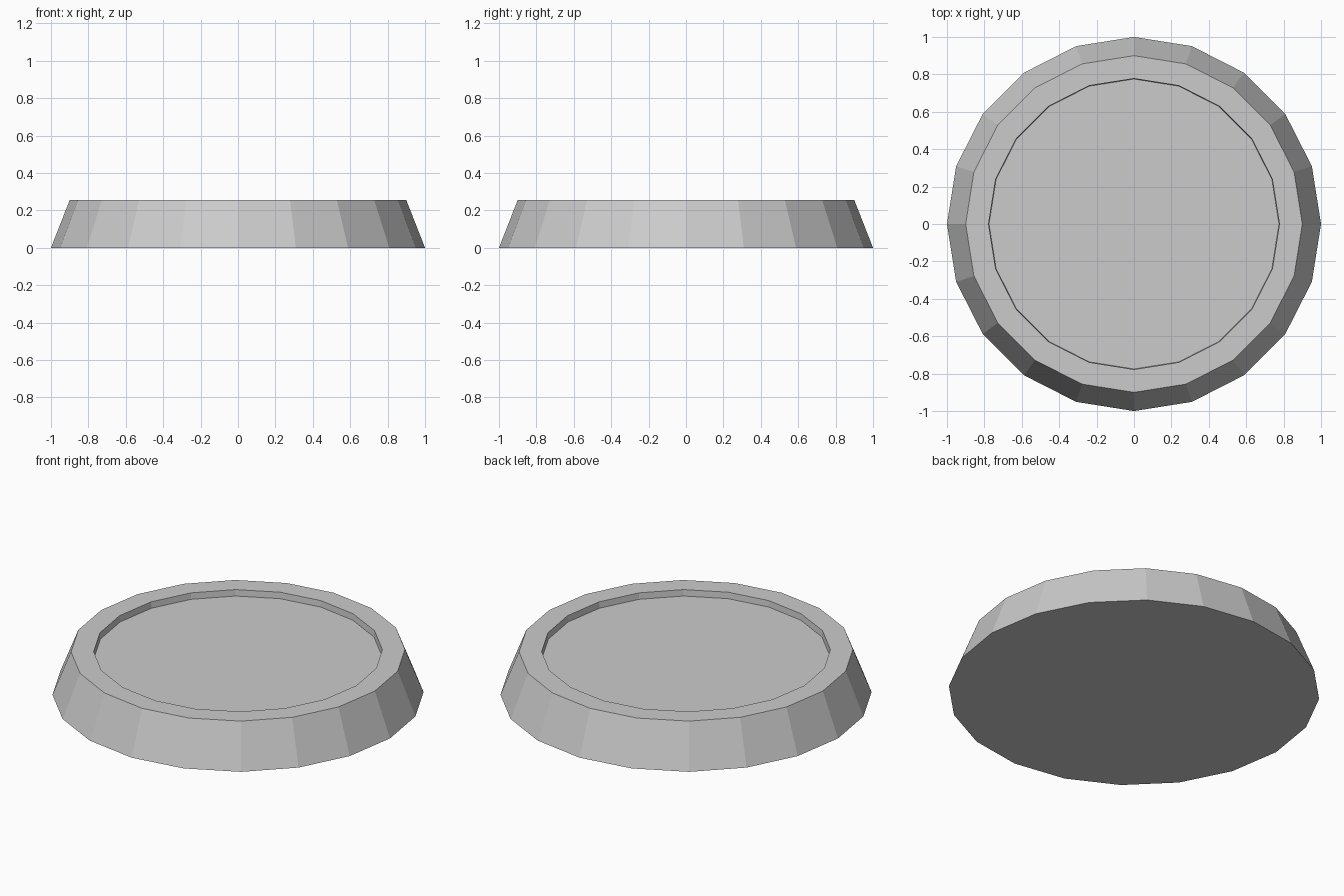
import bpy, bmesh
from math import cos, sin, pi

if "Cube" in bpy.data.objects:
    bpy.data.objects.remove(bpy.data.objects["Cube"])

SIDES = 20
# (radius, height) profile: base, outer rim, inner rim, recessed floor
PROFILE = [(1.0, 0.0), (0.9, 0.255), (0.778, 0.255), (0.775, 0.218)]

bm = bmesh.new()
rings = [[bm.verts.new((r * cos(2 * pi * i / SIDES), r * sin(2 * pi * i / SIDES), z))
          for i in range(SIDES)] for r, z in PROFILE]

# Sloped side, flat rim and recess wall
for lower, upper in zip(rings, rings[1:]):
    for i in range(SIDES):
        j = (i + 1) % SIDES
        bm.faces.new((lower[i], lower[j], upper[j], upper[i]))

# Underside and recessed floor
bm.faces.new(rings[0][::-1])
bm.faces.new(rings[-1])
bm.normal_update()

mesh = bpy.data.meshes.new("round_base")
bm.to_mesh(mesh)
bm.free()
base = bpy.data.objects.new("round_base", mesh)
bpy.context.collection.objects.link(base)
